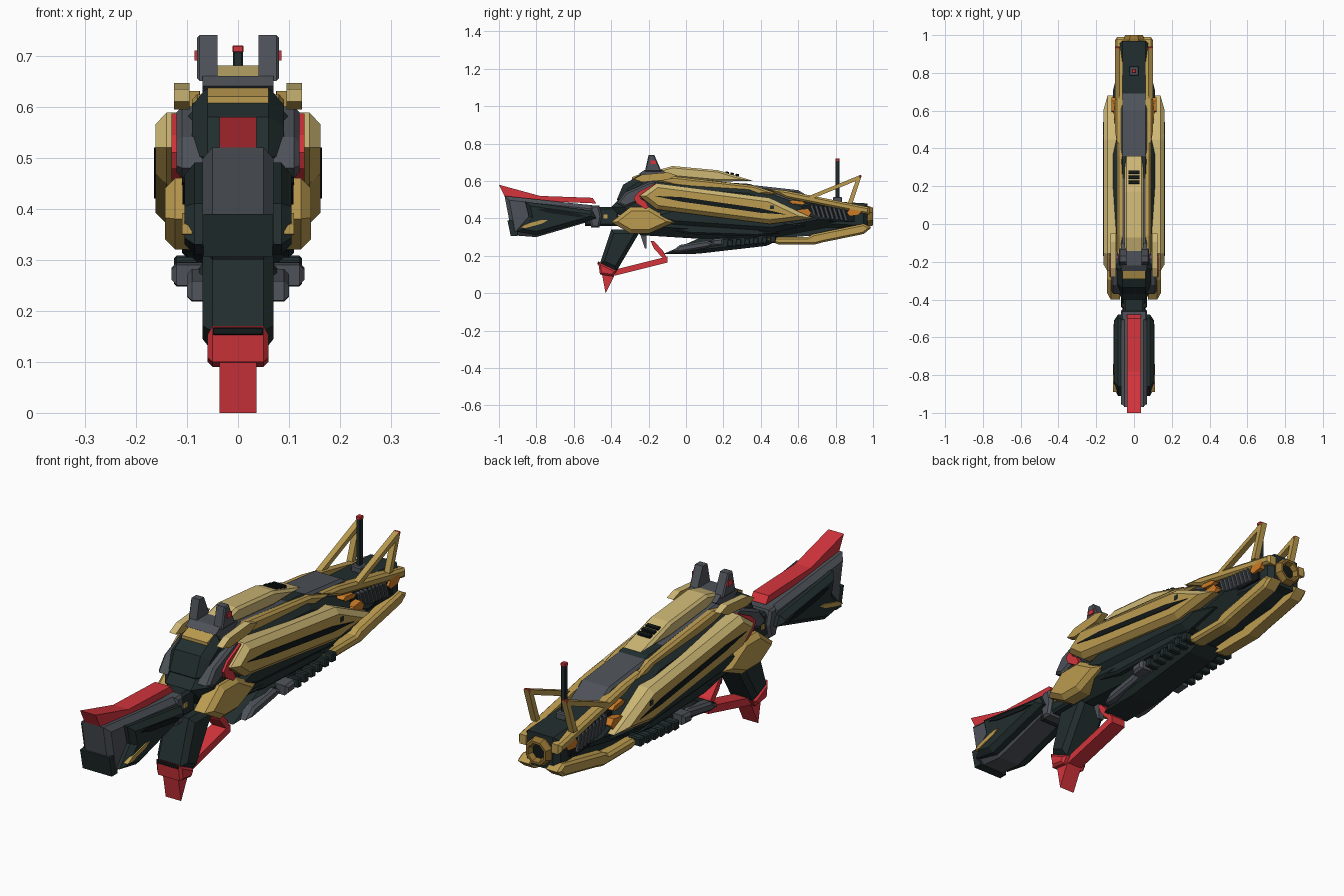
import bpy, bmesh, math
from mathutils import Matrix, Vector

if "Cube" in bpy.data.objects:
    bpy.data.objects.remove(bpy.data.objects["Cube"])


def material(name, red, green, blue):
    mat = bpy.data.materials.new(name)
    mat.use_nodes = True
    mat.diffuse_color = (red, green, blue, 1)
    shader = mat.node_tree.nodes["Principled BSDF"]
    shader.inputs["Base Color"].default_value = (red, green, blue, 1)
    return mat


dark = material("dark green black", .016, .027, .027)
grey = material("slate grey", .075, .085, .1)
gold = material("gold", .5, .33, .08)
pale = material("pale gold", .62, .48, .18)
crimson = material("red", .65, .035, .045)
orange = material("orange", .6, .2, .02)
bronze = material("bronze", .28, .16, .03)
black = material("black", .006, .009, .009)


def finish(name, bm, mats, mirror=False):
    mesh = bpy.data.meshes.new(name)
    bm.to_mesh(mesh)
    bm.free()
    for mat in mats:
        mesh.materials.append(mat)
    part = bpy.data.objects.new(name, mesh)
    bpy.context.scene.collection.objects.link(part)
    if mirror:
        modifier = part.modifiers.new("Mirror", "MIRROR")
        modifier.use_mirror_merge = False


def spear(tail, nose, up, down=None, back=.2, front=.2):
    """Side profile tapering to a point at each end of a sloped axis."""
    tail, nose = Vector(tail), Vector(nose)
    rise = Vector((0, up))
    drop = Vector((0, up if down is None else down))
    rear, fore = tail.lerp(nose, back), nose.lerp(tail, front)
    return [tail, rear + rise, fore + rise, nose, fore - drop, rear - drop]


def bar(tail, nose, half):
    """Sloped side profile with blunt ends."""
    return spear(tail, nose, half, back=0, front=0)


def slab(name, profile, mat, outer, thick=0, bevel=0, top=None):
    """Profile extruded across x; without thick it spans the centre, else it is mirrored."""
    bm = bmesh.new()
    face_x = outer - bevel
    inner = outer - thick if thick else -face_x
    near = [bm.verts.new((inner, y, z)) for y, z in profile]
    far = [bm.verts.new((face_x, y, z)) for y, z in profile]
    caps = [bm.faces.new(far)]
    hidden = bm.faces.new(near[::-1])
    if not thick:
        caps.append(hidden)
    for i in range(len(near)):
        bm.faces.new((near[i - 1], near[i], far[i], far[i - 1]))
    bmesh.ops.recalc_face_normals(bm, faces=bm.faces)
    if bevel:
        bmesh.ops.inset_individual(bm, faces=caps, thickness=bevel, depth=bevel, use_even_offset=True)
    bm.normal_update()
    if top:
        for face in bm.faces:
            face.material_index = int(face.normal.z > .3)
    finish(name, bm, [mat, top or mat], mirror=bool(thick))


def box(name, center, size, mat, tilt=0, mirror=False):
    bm = bmesh.new()
    bmesh.ops.create_cube(bm, size=1)
    bmesh.ops.scale(bm, vec=size, verts=bm.verts)
    bmesh.ops.bevel(bm, geom=bm.edges[:], offset=min(size) * .15, segments=1, affect='EDGES')
    bm.transform(Matrix.Translation(center) @ Matrix.Rotation(tilt, 4, 'X'))
    finish(name, bm, [mat], mirror)


def nozzle(name, profile, sides, height, mat, bore):
    """Profile of (y, radius) spun about the barrel axis, closed by a bore face."""
    bm = bmesh.new()
    rings = []
    for y, radius in profile:
        turns = [math.tau * (i + .5) / sides for i in range(sides)]
        rings.append([bm.verts.new((radius * math.cos(a), y, height + radius * math.sin(a))) for a in turns])
    for ring, following in zip(rings, rings[1:]):
        for i in range(sides):
            bm.faces.new((ring[i - 1], ring[i], following[i], following[i - 1]))
    bm.faces.new(rings[0])
    bm.faces.new(rings[-1]).material_index = 1
    bmesh.ops.recalc_face_normals(bm, faces=bm.faces)
    finish(name, bm, [mat, bore])


# Receiver and fore body
slab("receiver", spear((-.4, .46), (.9, .38), up=.17, down=.14, back=.12, front=.43), dark, outer=.11, bevel=.05)
slab("fore_body", bar((.45, .44), (.97, .41), half=.07), dark, outer=.08, bevel=.02)
slab("spine", spear((-.3, .6), (.7, .49), up=.05, back=.1, front=.1), grey, outer=.07, bevel=.01)
slab("rear_shell", spear((-.37, .48), (-.14, .58), up=.04), grey, outer=.12, thick=.05, bevel=.01)
slab("rear_hump", spear((-.37, .5), (-.2, .6), up=.06), dark, outer=.09, bevel=.03)
slab("rear_hump_plate", bar((-.29, .61), (-.21, .64), half=.01), gold, outer=.06)
slab("shoulder_fin", spear((-.28, .61), (-.05, .63), up=.02), gold, outer=.125, thick=.03, top=pale)
for end in ((-.14, .58), (-.2, .46)):
    slab("red_chevron", spear((-.28, .51), end, up=.02), crimson, outer=.13, thick=.04)

# Top plating
slab("top_plate", spear((-.18, .65), (.36, .6), up=.04, down=.02, front=.35), pale, outer=.05, bevel=.01)
for i in range(3):
    box("top_vent", (0, .22 + i * .027, .644 - i * .006), (.06, .018, .012), black, tilt=-.2)
slab("upper_ridge", spear((-.2, .61), (.5, .53), up=.03, down=.02), gold, outer=.09, thick=.03, bevel=.01)
slab("fore_rail", spear((.43, .56), (.98, .45), up=.01, down=.03, front=0), gold, outer=.1, thick=.04, bevel=.01)

# Long side panels with a dark slot
slab("side_panel", spear((-.25, .52), (.68, .4), up=.08, down=.06, back=.1, front=.25),
     gold, outer=.162, thick=.07, bevel=.022, top=pale)
slab("panel_slot", spear((-.17, .52), (.54, .42), up=.014, down=.01), black, outer=.165, thick=.01)
slab("panel_stud", bar((.45, .46), (.47, .46), half=.01), dark, outer=.164, thick=.03)
slab("panel_backing", spear((-.25, .42), (.64, .36), up=.06, down=.05), dark, outer=.13, thick=.05, bevel=.03)
slab("lower_ridge", spear((-.1, .34), (.5, .32), up=.02), dark, outer=.11, thick=.04, bevel=.01)
slab("rear_cheek", spear((-.4, .38), (-.06, .38), up=.08, down=.06, back=.3, front=.4),
     gold, outer=.143, thick=.07, bevel=.02)

# Lower fore guard
slab("chin_keel", spear((.3, .31), (.97, .36), up=.05, down=.03), dark, outer=.06)
slab("chin_guard_rear", spear((.42, .29), (.8, .29), up=.01, down=.03, front=.3), gold, outer=.1, thick=.06, bevel=.01)
slab("chin_guard_front", spear((.6, .27), (.99, .35), up=.03, down=.025, front=.1),
     gold, outer=.1, thick=.06, bevel=.01)

# Cooling coils and orange clips at the nose
slab("coil_bed", bar((.62, .43), (.9, .42), half=.04), black, outer=.09, thick=.03)
for i in range(8):
    box("coil", (.09, .68 + i * .024, .44 - i * .003), (.02, .015, .07), grey, tilt=.3, mirror=True)
slab("rear_clip", spear((.58, .42), (.67, .43), up=.025), orange, outer=.12, thick=.05)
slab("front_clip", spear((.86, .43), (.94, .44), up=.02), orange, outer=.1, thick=.03)
slab("upper_clip", spear((.55, .49), (.64, .48), up=.01), orange, outer=.105, thick=.04)

# Muzzle
nozzle("muzzle", [(.94, .05), (.96, .06), (.98, .06), (1, .05), (1, .04), (.98, .03)],
       sides=8, height=.41, mat=bronze, bore=black)

# Under barrel with ribs
slab("under_barrel", spear((-.12, .21), (.49, .28), up=.06, down=.02, back=.3, front=.1),
     dark, outer=.08, bevel=.02)
slab("under_rail", spear((-.08, .22), (.16, .26), up=.03, down=.01), grey, outer=.1, thick=.04, bevel=.01)
slab("rib_mount", bar((.14, .27), (.2, .275), half=.02), grey, outer=.13, thick=.06, bevel=.01)
for i in range(6):
    box("under_rib", (.095, .235 + i * .046, .268 + i * .004), (.06, .03, .038), dark, tilt=-.1, mirror=True)

# Grip, trigger and guard
slab("grip", [(-.4, .34), (-.24, .34), (-.37, .12), (-.46, .16)], dark, outer=.07, bevel=.02)
slab("grip_collar", [(-.47, .17), (-.37, .12), (-.39, .09), (-.46, .1)], crimson, outer=.06, bevel=.01)
box("grip_heel", (0, -.466, .16), (.1, .012, .014), black)
slab("grip_spike", [(-.46, .16), (-.38, .1), (-.43, 0)], crimson, outer=.036)
slab("guard_bar", bar((-.38, .11), (-.1, .18), half=.016), crimson, outer=.034)
slab("guard_hook", spear((-.19, .28), (-.1, .18), up=.02), crimson, outer=.034)
slab("trigger", [(-.25, .33), (-.21, .33), (-.21, .24), (-.22, .24)], grey, outer=.012)

# Neck and stock
slab("neck", bar((-.54, .41), (-.36, .41), half=.05), dark, outer=.055, bevel=.01)
slab("neck_ring", spear((-.52, .41), (-.45, .41), up=.06), grey, outer=.07, bevel=.01)
slab("neck_bolt", bar((-.44, .41), (-.42, .41), half=.01), gold, outer=.06, thick=.02)
slab("stock_frame", [(-.97, .52), (-.5, .47), (-.46, .4), (-.8, .3), (-.93, .31)], grey, outer=.07, bevel=.02)
slab("stock_cheek", [(-.86, .49), (-.5, .44), (-.48, .4), (-.8, .31), (-.91, .33), (-.84, .41)],
     dark, outer=.105, thick=.05, bevel=.02)
slab("stock_inlay", spear((-.89, .35), (-.74, .39), up=.01), gold, outer=.11, thick=.02)
slab("stock_slot", spear((-.8, .45), (-.53, .41), up=.01), black, outer=.109, thick=.01)
slab("butt_lower", [(-.955, .39), (-.9, .39), (-.9, .305), (-.937, .305)], dark, outer=.068)
slab("stock_crest", [(-1, .58), (-.78, .52), (-.5, .51), (-.48, .48), (-.96, .5)], crimson, outer=.036)

# Rear sight
slab("sight_base", spear((-.25, .64), (-.1, .64), up=.02), grey, outer=.07)
slab("sight_post", [(-.22, .65), (-.2, .74), (-.17, .74), (-.13, .65)], grey, outer=.08, thick=.04, bevel=.005)
slab("sight_dot", bar((-.19, .7), (-.16, .7), half=.01), crimson, outer=.085, thick=.02)

# Front sight mast and triangular wings
box("mast", (0, .81, .6), (.02, .02, .22), dark)
box("mast_foot", (0, .81, .5), (.05, .05, .03), grey)
box("mast_tip", (0, .81, .713), (.022, .022, .014), crimson)
slab("sight_wing", bar((.66, .51), (.93, .62), half=.011), gold, outer=.1, thick=.025)
slab("wing_strut", [(.865, .48), (.89, .48), (.94, .63), (.91, .61)], gold, outer=.1, thick=.025)
box("wing_tip", (.0875, .932, .625), (.026, .008, .012), crimson, mirror=True)
